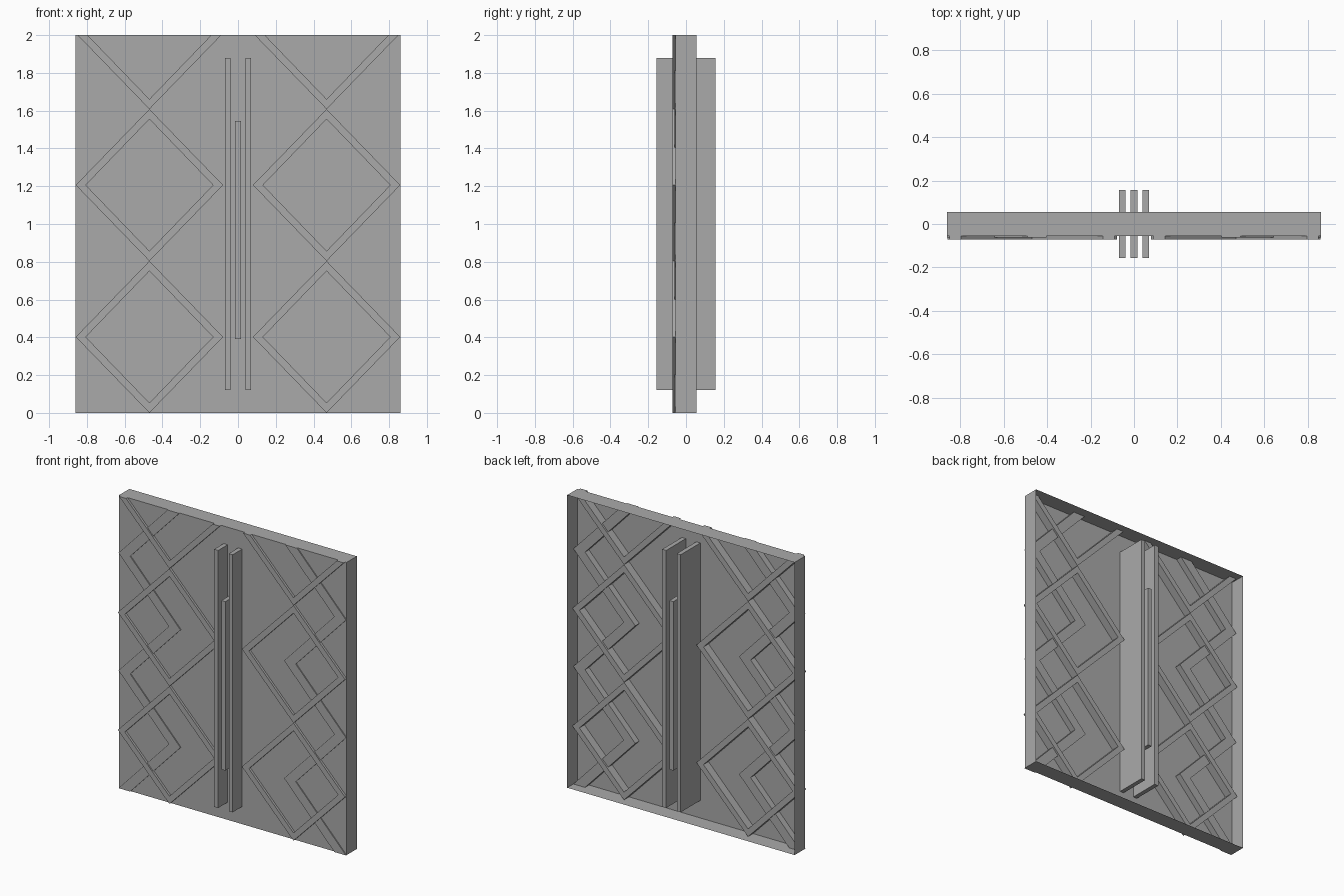
import bpy, bmesh

cube = bpy.data.objects.get("Cube")
if cube:
    bpy.data.objects.remove(cube, do_unlink=True)

grey = bpy.data.materials.new("plain grey")
grey.use_nodes = True
GREY = (0.4, 0.4, 0.4, 1)
grey.diffuse_color = GREY
grey.node_tree.nodes["Principled BSDF"].inputs["Base Color"].default_value = GREY

HALF_W, TOP, HALF_D = 0.86, 2.0, 0.055
STEP = 0.402            # half the height of one lattice diamond


def finish(bm, name):
    bmesh.ops.recalc_face_normals(bm, faces=bm.faces)
    mesh = bpy.data.meshes.new(name)
    bm.to_mesh(mesh)
    bm.free()
    mesh.materials.append(grey)
    obj = bpy.data.objects.new(name, mesh)
    bpy.context.collection.objects.link(obj)
    return obj


def add_box(bm, x0, x1, y0, y1, z0, z1):
    verts = bmesh.ops.create_cube(bm, size=1)["verts"]
    for v in verts:
        v.co.x = x1 if v.co.x > 0 else x0
        v.co.y = y1 if v.co.y > 0 else y0
        v.co.z = z1 if v.co.z > 0 else z0


def add_strip(bm, outer, inner, y0, y1, closed):
    """Solid band between two matching outlines in the x-z plane."""
    rings = [[bm.verts.new((x, y, z)) for x, z in line]
             for line, y in ((outer, y0), (inner, y0), (inner, y1), (outer, y1))]
    n = len(outer)
    for i in range(n if closed else n - 1):
        j = (i + 1) % n
        for a, b in zip(rings, rings[1:] + rings[:1]):
            bm.faces.new((a[i], a[j], b[j], b[i]))
    if not closed:
        for end in (0, -1):
            bm.faces.new([r[end] for r in rings])


def trim_top(bm):
    cut = bmesh.ops.bisect_plane(bm, geom=bm.verts[:] + bm.edges[:] + bm.faces[:],
                                 plane_co=(0, 0, TOP), plane_no=(0, 0, 1),
                                 clear_outer=True)["geom_cut"]
    edges = [e for e in cut if isinstance(e, bmesh.types.BMEdge)]
    bmesh.ops.holes_fill(bm, edges=edges, sides=0)


# Door panel: a thin shell open at the back
bm = bmesh.new()
add_box(bm, -HALF_W, HALF_W, -HALF_D, HALF_D, 0, TOP)
bm.normal_update()
back = [f for f in bm.faces if f.normal.y > 0.9]
bmesh.ops.delete(bm, geom=back, context="FACES_ONLY")
finish(bm, "door_panel")

# Lattice: diamond frames, with chevrons behind them pointing inward
CX, RX, BAND = 0.469, 0.39, 0.053
TIP, ARM = 0.392, 0.088
for side, label in ((1, "left"), (-1, "right")):
    diamonds, chevrons = bmesh.new(), bmesh.new()
    for row in range(3):
        z = STEP * (2 * row + 1)

        def diamond(inset):
            w, h = RX - inset, STEP - inset
            return [(side * (CX + dx * w), z + dz * h)
                    for dx, dz in ((1, 0), (0, 1), (-1, 0), (0, -1))]

        def chevron(shift):
            return [(side * x, z + dz * STEP)
                    for x, dz in ((HALF_W - ARM + shift, -1), (TIP + shift, 0),
                                  (HALF_W - ARM + shift, 1))]

        add_strip(diamonds, diamond(0), diamond(BAND), -0.071, 0, True)
        add_strip(chevrons, chevron(0), chevron(ARM), -0.062, -0.012, False)
    for bm, name in ((diamonds, "diamond_lattice"), (chevrons, "chevron_lattice")):
        trim_top(bm)
        finish(bm, label + "_" + name)

# Upright handle blades passing through the panel
for name, x, z0, z1 in (("right_blade", -0.055, 0.12, 1.88),
                        ("middle_blade", 0, 0.39, 1.545),
                        ("left_blade", 0.055, 0.12, 1.88)):
    bm = bmesh.new()
    add_box(bm, x - 0.015, x + 0.015, -0.157, 0.157, z0, z1)
    finish(bm, name)
